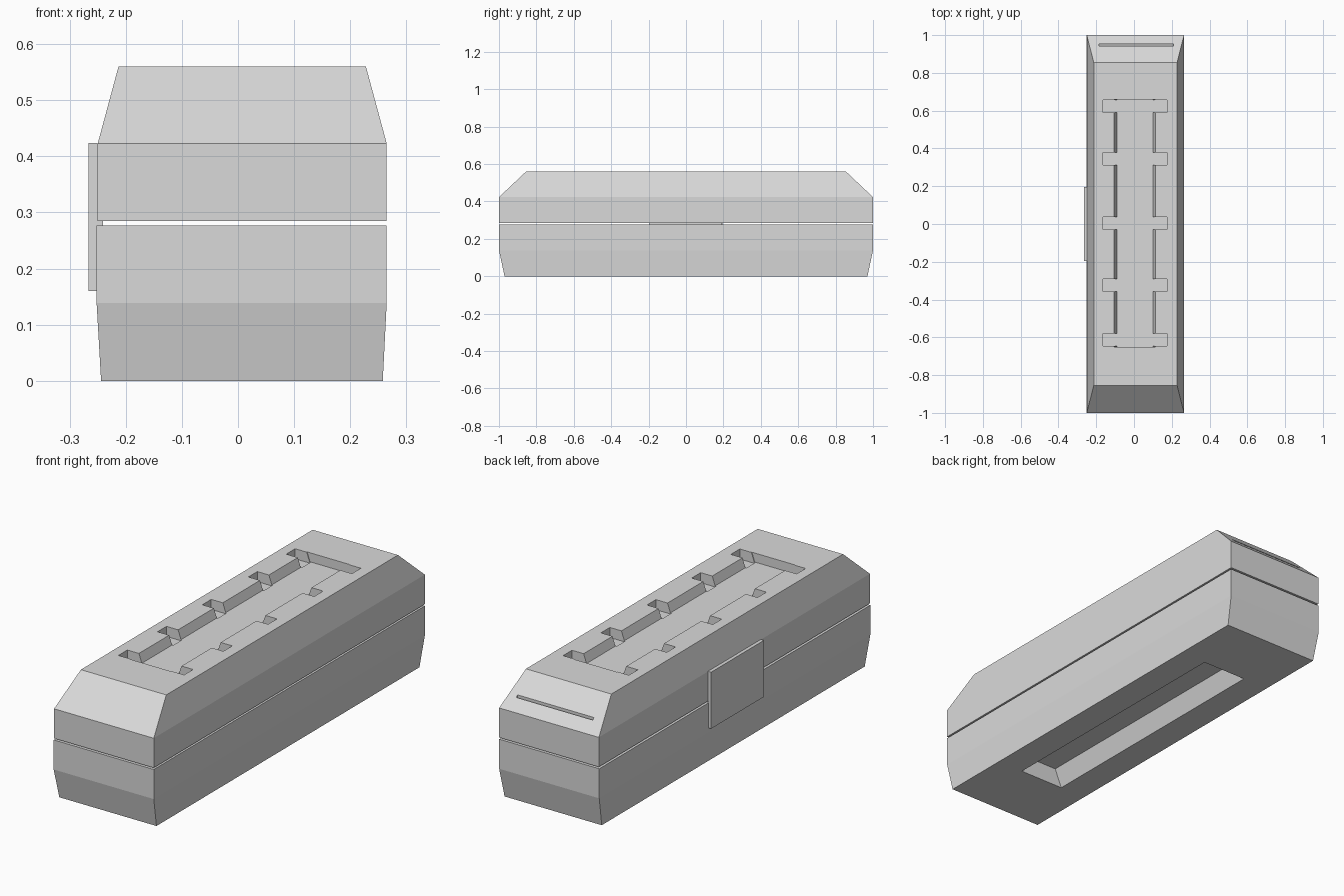
import bpy
import bmesh

default_cube = bpy.data.objects.get("Cube")
if default_cube:
    bpy.data.objects.remove(default_cube, do_unlink=True)

# Single plain colour
grey = bpy.data.materials.new("light_grey")
grey.use_nodes = True
colour = (0.7, 0.7, 0.7, 1)
grey.diffuse_color = colour
grey.node_tree.nodes["Principled BSDF"].inputs["Base Color"].default_value = colour


def loft(name, sections):
    """Stack of rectangles (x0, x1, y0, y1, z), from bottom to top, as a closed solid."""
    bm = bmesh.new()
    rings = []
    for x0, x1, y0, y1, z in sections:
        corners = ((x0, y0), (x1, y0), (x1, y1), (x0, y1))
        rings.append([bm.verts.new((x, y, z)) for x, y in corners])
    bm.faces.new(rings[0][::-1])
    bm.faces.new(rings[-1])
    for low, high in zip(rings, rings[1:]):
        for i in range(4):
            j = (i + 1) % 4
            bm.faces.new((low[i], low[j], high[j], high[i]))
    mesh = bpy.data.meshes.new(name)
    bm.to_mesh(mesh)
    bm.free()
    mesh.materials.append(grey)
    obj = bpy.data.objects.new(name, mesh)
    bpy.context.collection.objects.link(obj)
    return obj


def box(name, x0, x1, y0, y1, z0, z1):
    return loft(name, [(x0, x1, y0, y1, z0), (x0, x1, y0, y1, z1)])


def cut(body, cutter):
    """Subtract the cutter from the body and discard it."""
    cutter.hide_render = True
    mod = body.modifiers.new("cut", "BOOLEAN")
    mod.operation = "DIFFERENCE"
    mod.solver = "EXACT"
    mod.object = cutter
    bpy.context.view_layer.objects.active = body
    bpy.ops.object.modifier_apply(modifier=mod.name)
    bpy.data.objects.remove(cutter, do_unlink=True)


# Lower half, narrowing to the base
lower_shell = loft("lower_shell", [
    (-0.244, 0.258, -0.97, 0.97, 0),
    (-0.252, 0.265, -1, 1, 0.139),
    (-0.252, 0.265, -1, 1, 0.277),
])

# Upper half with bevelled lid
upper_shell = loft("upper_shell", [
    (-0.25, 0.265, -1, 1, 0.285),
    (-0.25, 0.265, -1, 1, 0.423),
    (-0.213, 0.228, -0.855, 0.855, 0.56),
])

# Sloped-wall recess in the underside
cut(lower_shell, loft("base_recess_cutter", [
    (-0.122, 0.135, -0.643, 0.643, -0.03),
    (-0.074, 0.087, -0.643, 0.643, 0.085),
]))

# Sloped-wall recess in the lid
cut(upper_shell, loft("lid_recess_cutter", [
    (-0.09, 0.1, -0.65, 0.66, 0.518),
    (-0.12, 0.13, -0.65, 0.66, 0.602),
]))

# Square notches along both sides of the lid recess
for y in (-0.614, -0.325, 0.005, 0.345, 0.624):
    for x0, x1 in ((-0.165, -0.085), (0.095, 0.175)):
        cut(upper_shell, box("notch_cutter", x0, x1, y - 0.033, y + 0.033, 0.513, 0.6))

# Thin slot across the back bevel
cut(upper_shell, box("slot_cutter", -0.185, 0.21, 0.943, 0.952, 0.455, 0.52))

# Side plate bridging both halves, with a tongue in the gap
box("side_plate", -0.266, -0.25, -0.195, 0.195, 0.16, 0.424)
box("plate_tongue", -0.251, -0.241, -0.195, 0.19, 0.276, 0.286)
